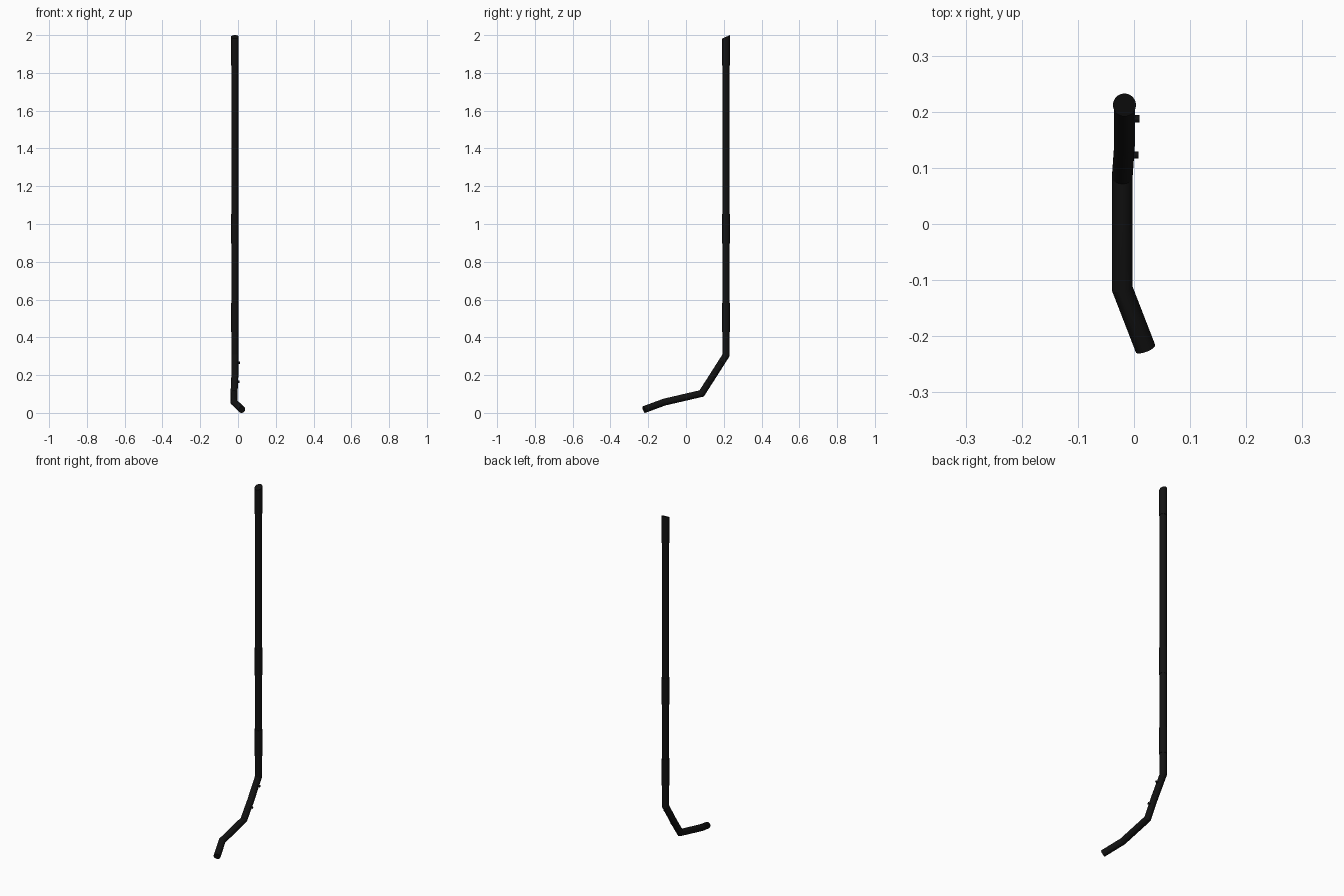
import bpy, bmesh, math
from mathutils import Vector

if "Cube" in bpy.data.objects:
    bpy.data.objects.remove(bpy.data.objects["Cube"])

SIDES = 32
SX, SY = -0.017, 0.212      # shaft axis
R, GRIP_R = 0.0185, 0.0205
TOP_CUT = Vector((0, -0.44, 1)).normalized()

black = bpy.data.materials.new("black_rubber")
black.diffuse_color = (0.006, 0.006, 0.006, 1)
black.use_nodes = True
black.node_tree.nodes["Principled BSDF"].inputs["Base Color"].default_value = black.diffuse_color


def tube(name, path, radius, end_normal=None, sides=SIDES):
    """Sweep a circle along a path with mitred corners and flat caps."""
    pts = [Vector(p) for p in path]
    dirs = [(b - a).normalized() for a, b in zip(pts, pts[1:])]
    side = dirs[0].orthogonal().normalized()
    up = dirs[0].cross(side)
    ring = []
    for i in range(sides):
        a = 2 * math.pi * i / sides
        ring.append(pts[0] + radius * (math.cos(a) * side + math.sin(a) * up))
    bm = bmesh.new()
    rings = [[bm.verts.new(p) for p in ring]]
    for i, d in enumerate(dirs):
        c = pts[i + 1]
        if i + 1 < len(dirs):
            n = (d + dirs[i + 1]).normalized()
        else:
            n = end_normal or d
        ring = [p + d * ((c - p).dot(n) / d.dot(n)) for p in ring]
        rings.append([bm.verts.new(p) for p in ring])
    for a, b in zip(rings, rings[1:]):
        for j in range(sides):
            k = (j + 1) % sides
            bm.faces.new((a[j], a[k], b[k], b[j]))
    bm.faces.new(rings[0])
    bm.faces.new(rings[-1])
    bmesh.ops.recalc_face_normals(bm, faces=bm.faces)
    mesh = bpy.data.meshes.new(name)
    bm.to_mesh(mesh)
    bm.free()
    mesh.materials.append(black)
    ob = bpy.data.objects.new(name, mesh)
    bpy.context.collection.objects.link(ob)
    bpy.ops.object.select_all(action='DESELECT')
    ob.select_set(True)
    bpy.context.view_layer.objects.active = ob
    bpy.ops.object.shade_smooth_by_angle(angle=math.radians(14))
    return ob


# Bent main tube, from the foot tip to the slanted top
tube("bent_tube", [
    (0.0205, -0.222, 0.0175),
    (-0.021, -0.115, 0.057),
    (-0.021, 0.083, 0.103),
    (SX, 0.14, 0.192),
    (SX, SY, 0.305),
    (SX, SY, 1.990),
], R, TOP_CUT)

# Slightly thicker sleeves on the shaft
tube("lower_sleeve", [(SX, SY, 0.428), (SX, SY, 0.582)], GRIP_R)
tube("middle_sleeve", [(SX, SY, 0.898), (SX, SY, 1.054)], GRIP_R)
tube("top_sleeve", [(SX, SY, 1.838), (SX, SY, 1.991)], GRIP_R, TOP_CUT)

# Two small buttons on the side of the lower bend
for name, y, z, x in (("upper_button", 0.1875, 0.266, 0.010),
                      ("lower_button", 0.123, 0.166, 0.008)):
    tube(name, [(SX, y, z), (x, y, z)], 0.0065, sides=16)
